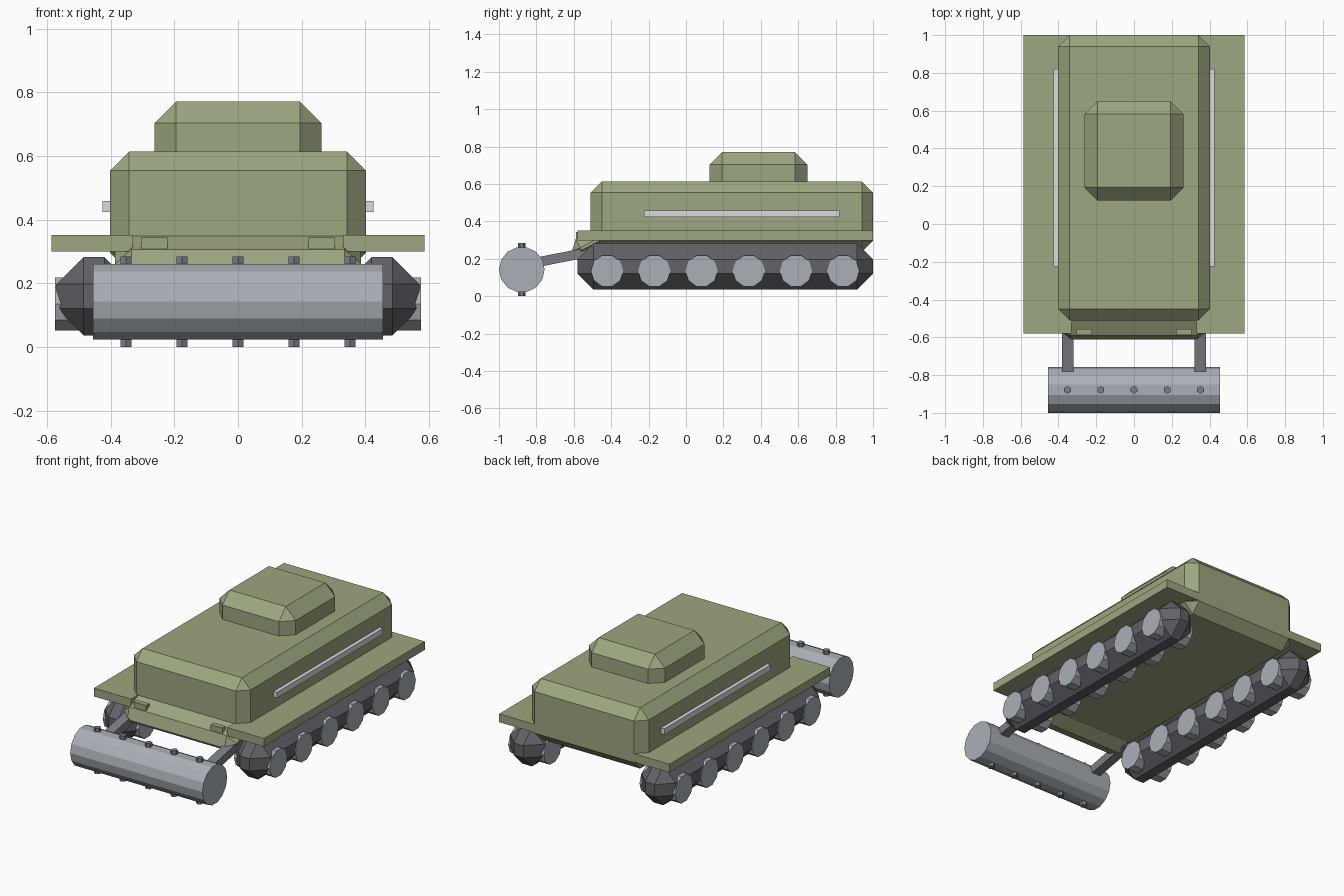
import bpy, bmesh, math
from mathutils import Vector

cube = bpy.data.objects.get("Cube")
if cube:
    bpy.data.objects.remove(cube, do_unlink=True)


def material(name, colour):
    m = bpy.data.materials.new(name)
    m.use_nodes = True
    m.diffuse_color = (*colour, 1)
    m.node_tree.nodes["Principled BSDF"].inputs["Base Color"].default_value = (*colour, 1)
    return m


olive = material("olive paint", (0.335, 0.385, 0.215))
steel = material("light steel", (0.40, 0.435, 0.475))
dark = material("dark track", (0.12, 0.12, 0.135))
iron = material("dull iron", (0.20, 0.21, 0.24))
trim = material("pale trim", (0.70, 0.70, 0.75))


def box(name, lo, hi, mat, bevel=0):
    """Box between two corners, with flat chamfers on every edge."""
    lo, hi = Vector(lo), Vector(hi)
    bm = bmesh.new()
    bmesh.ops.create_cube(bm, size=1)
    for v in bm.verts:
        v.co = (lo + hi) / 2 + v.co * (hi - lo)
    if bevel:
        bmesh.ops.bevel(bm, geom=bm.edges[:], offset=bevel, segments=1,
                        affect='EDGES', profile=0.5)
    mesh = bpy.data.meshes.new(name)
    bm.to_mesh(mesh)
    bm.free()
    mesh.materials.append(mat)
    obj = bpy.data.objects.new(name, mesh)
    bpy.context.collection.objects.link(obj)
    return obj


def cylinder(name, sides, radius, length, centre, mat, along_x=True):
    bpy.ops.mesh.primitive_cylinder_add(
        vertices=sides, radius=radius, depth=length, location=centre,
        rotation=(0, math.pi / 2 if along_x else 0, 0))
    obj = bpy.context.object
    obj.name = name
    obj.data.materials.append(mat)
    return obj


# Hull and upper casing
box("upper_hull", (-0.402, -0.51, 0.236), (0.402, 1.0, 0.614), olive, 0.06)
box("turret", (-0.262, 0.125, 0.5), (0.262, 0.65, 0.771), olive, 0.068)

# Nose block tipped forward under the front of the hull
nose = box("nose", (-0.387, -0.2, -0.06), (0.387, 0.2, 0.06), olive, 0.052)
nose.location = (0, -0.431, 0.322)
nose.rotation_euler.x = math.radians(28)

# Parts repeated on both sides
for side, s in (("left", 1), ("right", -1)):
    def side_box(name, lo, hi, mat, bevel=0):
        x0, x1 = sorted((s * lo[0], s * hi[0]))
        return box(f"{side}_{name}", (x0, *lo[1:]), (x1, *hi[1:]), mat, bevel)

    side_box("fender", (0.33, -0.58, 0.299), (0.586, 1.0, 0.351), olive)
    side_box("side_rail", (0.39, -0.225, 0.423), (0.425, 0.82, 0.459), trim)
    side_box("headlight", (0.222, -0.588, 0.308), (0.304, -0.555, 0.343), olive)
    side_box("track", (0.335, -0.58, 0.036), (0.57, 1.0, 0.282), dark, 0.085)
    for i in range(6):
        cylinder(f"{side}_wheel_{i + 1}", 10, 0.087, 0.246,
                 (s * 0.452, -0.422 + i * 0.2525, 0.135), steel)

    # Tilted arm holding the roller
    arm = side_box("roller_arm", (0.32, -0.15, -0.026), (0.38, 0.15, 0.026), iron)
    arm.location = (0, -0.63, 0.214)
    arm.rotation_euler.x = math.radians(11)

# Front roller with through studs
cylinder("roller", 14, 0.122, 0.91, (0, -0.878, 0.142), steel)
for i in range(5):
    cylinder(f"roller_stud_{i + 1}", 6, 0.0205, 0.284,
             ((i - 2) * 0.176, -0.878, 0.142), iron, along_x=False)
